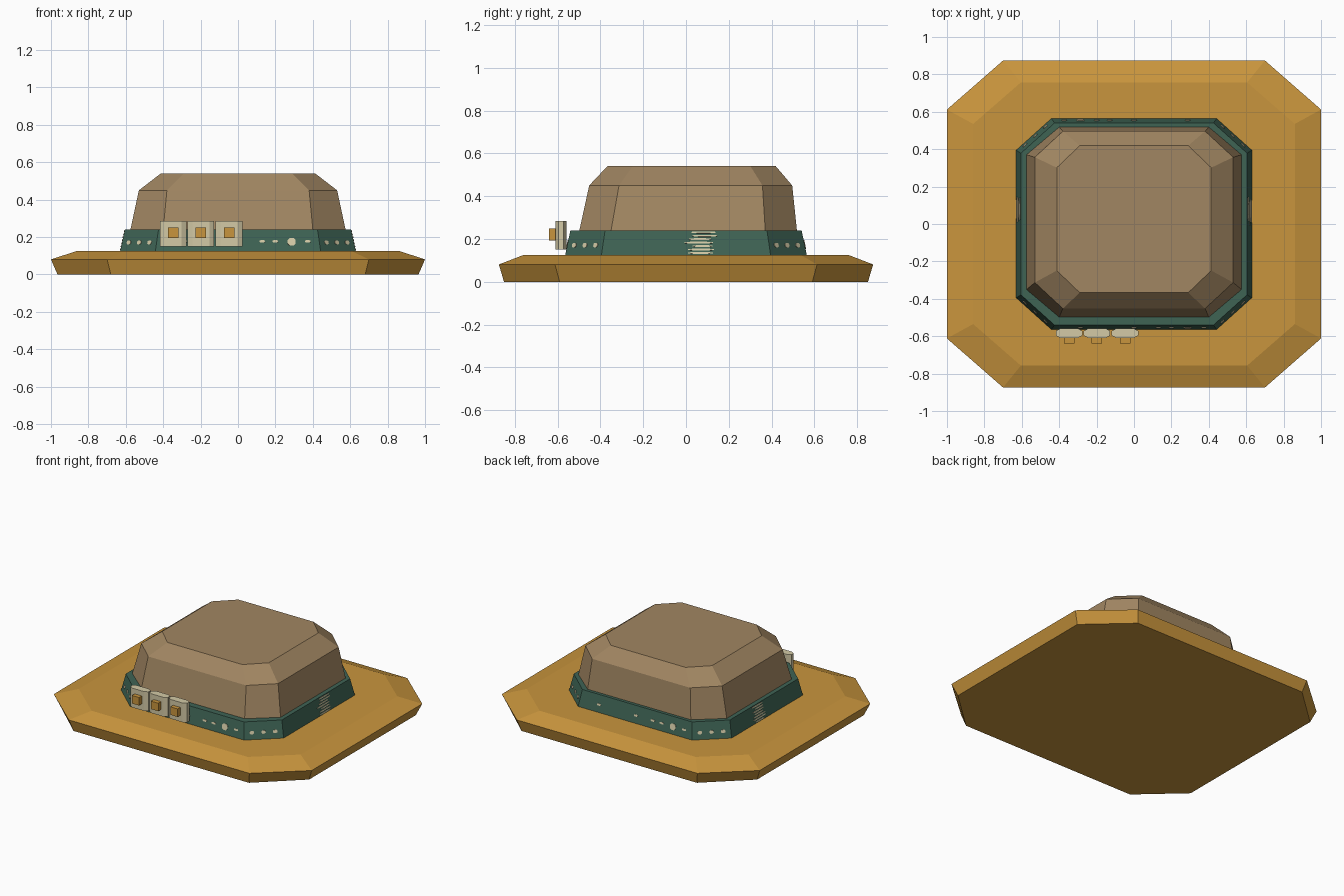
import bpy, bmesh, random
from mathutils import Vector

if "Cube" in bpy.data.objects:
    bpy.data.objects.remove(bpy.data.objects["Cube"])

random.seed(3)


def material(name, rgb):
    m = bpy.data.materials.new(name)
    lin = [(c / 255 / 12.92) if c < 11 else ((c / 255 + 0.055) / 1.055) ** 2.4 for c in rgb]
    m.diffuse_color = (*lin, 1)
    m.use_nodes = True
    m.node_tree.nodes["Principled BSDF"].inputs["Base Color"].default_value = m.diffuse_color
    return m


straw = material("golden straw", (201, 149, 61))
felt = material("brown felt", (161, 134, 98))
green = material("dark green", (62, 99, 84))
bone = material("pale bone", (212, 202, 166))


def finish(bm, name, mat):
    bmesh.ops.recalc_face_normals(bm, faces=bm.faces)
    me = bpy.data.meshes.new(name)
    bm.to_mesh(me)
    bm.free()
    me.materials.append(mat)
    ob = bpy.data.objects.new(name, me)
    bpy.context.collection.objects.link(ob)
    return ob


def octagon(hx, hy, cx, cy, z, oy=0):
    """Chamfered rectangle: half sizes hx, hy; flat-edge half lengths cx, cy."""
    pts = [(hx, -cy), (hx, cy), (cx, hy), (-cx, hy),
           (-hx, cy), (-hx, -cy), (-cx, -hy), (cx, -hy)]
    return [Vector((x, y + oy, z)) for x, y in pts]


def loft(name, rings, mat, closed=False):
    """Skin rings together; cap the ends, or join last to first if closed."""
    bm = bmesh.new()
    vs = [[bm.verts.new(p) for p in r] for r in rings]
    n = len(vs[0])
    pairs = list(zip(vs, vs[1:])) + ([(vs[-1], vs[0])] if closed else [])
    for a, b in pairs:
        for i in range(n):
            j = (i + 1) % n
            bm.faces.new((a[i], a[j], b[j], b[i]))
    if not closed:
        bm.faces.new(vs[0])
        bm.faces.new(vs[-1])
    return finish(bm, name, mat)


# wide brim
loft("brim", [octagon(0.965, 0.85, 0.68, 0.59, 0),
              octagon(1.0, 0.874, 0.70, 0.612, 0.081),
              octagon(0.86, 0.757, 0.605, 0.535, 0.126)], straw)

# crown, leaning slightly backwards
loft("crown", [octagon(0.60, 0.53, 0.415, 0.375, 0.12, 0.0),
               octagon(0.575, 0.508, 0.40, 0.36, 0.24, 0.01),
               octagon(0.53, 0.474, 0.38, 0.335, 0.45, 0.022),
               octagon(0.413, 0.393, 0.29, 0.275, 0.54, 0.026)], felt)

# hat band
low = octagon(0.63, 0.564, 0.442, 0.395, 0.125)
top = octagon(0.605, 0.54, 0.425, 0.378, 0.24)
inner = octagon(0.565, 0.495, 0.395, 0.35, 0.24)
inner_low = octagon(0.565, 0.495, 0.395, 0.35, 0.125)
loft("hat_band", [low, top, inner, inner_low], green, closed=True)

# painted flecks: thin plates laid on the sloping band faces
flecks = bmesh.new()


def fleck(face, u, v, w, h):
    a, b = low[face], low[(face + 1) % 8]
    c, d = top[face], top[(face + 1) % 8]
    along = (b - a).normalized()
    up = ((c + d) / 2 - (a + b) / 2).normalized()
    out = along.cross(up).normalized() * 0.003
    p = a.lerp(b, u).lerp(c.lerp(d, u), v)
    quad = [(-1, -0.5), (-0.5, -1), (0.5, -1), (1, -0.5),
            (1, 0.5), (0.5, 1), (-0.5, 1), (-1, 0.5)]
    pts = [p + along * (x * w / 2) + up * (y * h / 2) for x, y in quad]
    back = [flecks.verts.new(q - out) for q in pts]
    front = [flecks.verts.new(q + out) for q in pts]
    flecks.faces.new(front)
    for i in range(8):
        j = (i + 1) % 8
        flecks.faces.new((back[i], back[j], front[j], front[i]))


for f in (1, 3, 5, 7):                       # three dots on each corner
    for u in (0.2, 0.5, 0.8):
        fleck(f, u, 0.4, 0.028, 0.022)
for f in (2, 6):                             # beads along front and back
    fleck(f, 0.83, 0.43, 0.042, 0.042)
    for u in (0.17, 0.5, 0.65, 0.73, 0.93):
        fleck(f, u, 0.45, 0.03, 0.014)
for f in (0, 4):                             # ragged striped patch on each side
    for k in range(7):
        s = 1 if f == 0 else -1
        y = 0.075 + random.uniform(-0.015, 0.015)
        fleck(f, 0.5 + s * y / 0.79, 0.08 + 0.14 * k, random.uniform(0.09, 0.14), 0.009)
finish(flecks, "band_flecks", bone)

# three bone plates with square studs on the front of the band
for i, x in enumerate((-0.347, -0.198, -0.048)):
    loft(f"bone_plate_{i + 1}",
         [octagon(0.071, 0.026, 0.046, 0.012, z) for z in (0.15, 0.285)],
         bone).location = (x, -0.584, 0)
    bm = bmesh.new()
    bmesh.ops.create_cube(bm, size=1)
    bmesh.ops.scale(bm, vec=(0.056, 0.04, 0.056), verts=bm.verts)
    finish(bm, f"plate_stud_{i + 1}", straw).location = (x, -0.62, 0.222)
